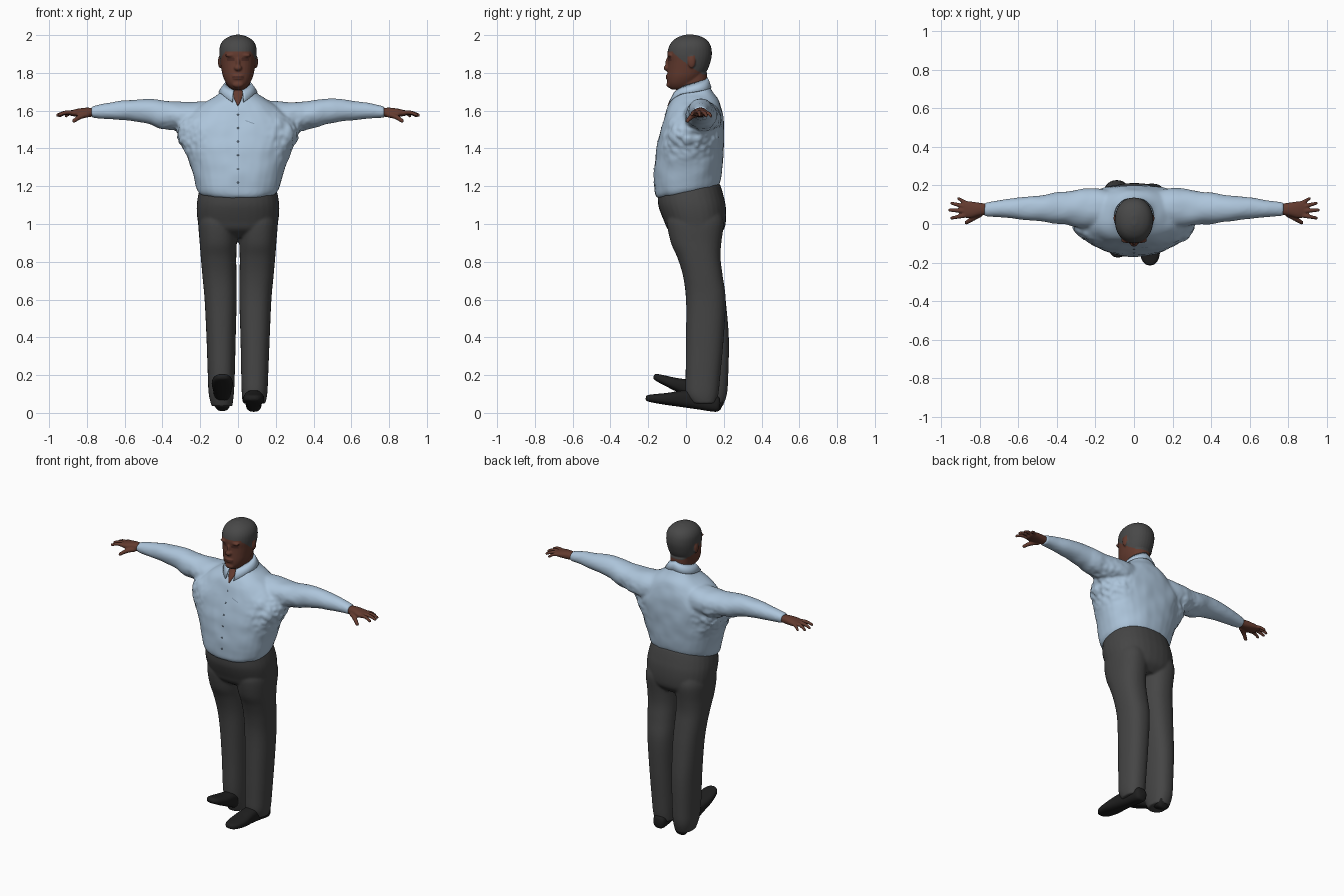
import bpy, bmesh, math
from mathutils import Vector, Matrix, noise

if "Cube" in bpy.data.objects:
    bpy.data.objects.remove(bpy.data.objects["Cube"])


def material(name, rgb):
    m = bpy.data.materials.new(name)
    m.diffuse_color = (*rgb, 1)
    m.use_nodes = True
    m.node_tree.nodes["Principled BSDF"].inputs["Base Color"].default_value = m.diffuse_color
    return m


SKIN = material("brown skin", (0.125, 0.043, 0.028))
DARK_SKIN = material("dark brown skin", (0.075, 0.026, 0.019))
HAIR = material("grey hair", (0.065, 0.065, 0.065))
SHIRT = material("pale blue cloth", (0.42, 0.56, 0.71))
SEAM = material("seam blue", (0.24, 0.33, 0.43))
TROUSER = material("charcoal cloth", (0.06, 0.06, 0.06))
SHOE = material("black leather", (0.014, 0.014, 0.014))


def catmull(p, q, r, s, t):
    return [0.5 * (2 * b + (c - a) * t + (2 * a - 5 * b + 4 * c - d) * t * t
                   + (3 * b - a - 3 * c + d) * t ** 3) for a, b, c, d in zip(p, q, r, s)]


def loft(bm, axis, rows, flip=1, matrix=None, sides=32, steps=5, power=2.3):
    """Closed skin through rows of (position, a_min, a_max, b_min, b_max) along an axis."""
    fine = []
    for i in range(len(rows) - 1):
        p, s = rows[max(i - 1, 0)], rows[min(i + 2, len(rows) - 1)]
        fine += [catmull(p, rows[i], rows[i + 1], s, k / steps) for k in range(steps)]
    fine.append(rows[-1])
    rings = []
    for t, a0, a1, b0, b1 in fine:
        ring = []
        for k in range(sides):
            w = 2 * math.pi * k / sides
            c, d = math.cos(w), math.sin(w)
            a = (a0 + a1) / 2 + (a1 - a0) / 2 * math.copysign(abs(c) ** (2 / power), c)
            b = (b0 + b1) / 2 + (b1 - b0) / 2 * math.copysign(abs(d) ** (2 / power), d)
            v = Vector({"x": (t, a, b), "y": (a, t, b), "z": (a, b, t)}[axis])
            v.x *= flip
            ring.append(bm.verts.new(matrix @ v if matrix else v))
        rings.append(ring)
    faces = [bm.faces.new((p[k], p[(k + 1) % sides], q[(k + 1) % sides], q[k]))
             for p, q in zip(rings, rings[1:]) for k in range(sides)]
    faces += [bm.faces.new(rings[0]), bm.faces.new(rings[-1])]
    bmesh.ops.recalc_face_normals(bm, faces=faces)


def blob(bm, centre, size):
    m = Matrix.Translation(centre) @ Matrix.Diagonal((*size, 1))
    bmesh.ops.create_uvsphere(bm, u_segments=16, v_segments=10, radius=1, matrix=m)


def finger(bm, a, b, r, flip):
    a, b = Vector(a), Vector(b)
    for i in range(11):
        p = a.lerp(b, i / 10) + Vector((0, 0, 0.006 * math.sin(math.pi * i / 10)))
        blob(bm, (p.x * flip, p.y, p.z), [r * (1 - 0.03 * i)] * 3)


def finish(name, bm, mats, voxel=0, smooth=0):
    """Turn a bmesh into an object, fusing overlapping shells into one skin if asked."""
    me = bpy.data.meshes.new(name)
    bm.to_mesh(me)
    bm.free()
    ob = bpy.data.objects.new(name, me)
    bpy.context.collection.objects.link(ob)
    bpy.context.view_layer.objects.active = ob
    if voxel:
        r = ob.modifiers.new("fuse", "REMESH")
        r.mode, r.voxel_size = "VOXEL", voxel
        s = ob.modifiers.new("soften", "SMOOTH")
        s.factor, s.iterations = 0.5, smooth
        for m in ("fuse", "soften"):
            bpy.ops.object.modifier_apply(modifier=m)
    for m in mats:
        ob.data.materials.append(m)
    for p in ob.data.polygons:
        p.use_smooth = True
    return ob


def sym(rows):
    return [(t, -w, w, b0, b1) for t, w, b0, b1 in rows]


# Shirt: body and both sleeves fused, with a hem that rises to the back
bm = bmesh.new()
loft(bm, "z", sym([(1.165, .2, -.15, .165), (1.19, .218, -.165, .18), (1.25, .235, -.17, .19),
                   (1.33, .26, -.166, .196), (1.41, .295, -.155, .2), (1.47, .322, -.14, .203),
                   (1.53, .318, -.125, .2), (1.58, .26, -.11, .195), (1.625, .205, -.094, .183),
                   (1.66, .15, -.075, .17), (1.695, .1, -.048, .145), (1.74, .07, -.02, .12)]))
for v in bm.verts:
    v.co.z += (v.co.y - 0.02) * 0.17 * max(0, min(1, (1.4 - v.co.z) / 0.2))
for s in (1, -1):
    loft(bm, "x", [(.1, .01, .17, 1.5, 1.65), (.2, -.02, .187, 1.47, 1.65), (.3, -.012, .177, 1.49, 1.645),
                   (.36, 0, .168, 1.5, 1.65), (.42, .002, .16, 1.508, 1.657), (.47, .012, .15, 1.53, 1.661),
                   (.55, .02, .143, 1.543, 1.66), (.65, .03, .13, 1.553, 1.647),
                   (.74, .037, .117, 1.56, 1.631), (.775, .04, .113, 1.562, 1.623)], flip=s, power=2.1)
shirt = finish("shirt", bm, [SHIRT], 0.009, 6)
for v in shirt.data.vertices:        # cloth folds, strongest below the armpits
    side = max(0, 1 - abs(abs(v.co.x) - .3) / .16) * max(0, 1 - abs(v.co.z - 1.46) / .16)
    n = noise.noise(v.co * 13) * (.004 + .012 * side) + noise.noise(v.co * 35) * .012 * side
    v.co += v.normal * n

# Collar: a folded strip, open at the throat
bm = bmesh.new()
rows = []
for i in range(41):
    a = math.radians(-163 + 326 * i / 40)
    f = abs(i - 20) / 20
    tip = max(0, f - .75) * .12
    rows.append([bm.verts.new((rx * math.sin(a), .035 + ry * math.cos(a), z)) for rx, ry, z in (
        (.064, .07, 1.73 - .05 * f), (.07, .078, 1.775 - .06 * f),
        (.084, .085 + .015 * f, 1.755 - .06 * f), (.1, .095 + .033 * f, 1.725 - .05 * f - tip))])
for p, q in zip(rows, rows[1:]):
    for k in range(3):
        bm.faces.new((p[k], q[k], q[k + 1], p[k + 1]))
bmesh.ops.recalc_face_normals(bm, faces=bm.faces)
collar = finish("collar", bm, [SHIRT])
th = collar.modifiers.new("thickness", "SOLIDIFY")
th.thickness, th.offset = 0.008, 0

# Buttons and pocket edge resting on the shirt front
bpy.context.view_layer.update()


def front_y(x, z):
    hit, p, _, _ = shirt.ray_cast(Vector((x, -1, z)), Vector((0, 1, 0)))
    return p.y if hit else -0.15


bm = bmesh.new()
for i in range(6):
    z = 1.22 + i * 0.072
    blob(bm, (0, front_y(0, z), z), (.005, .003, .005))
finish("buttons", bm, [SEAM])
bm = bmesh.new()
strip = []
for i in range(9):
    x, z = .04 + .006 * i, 1.545 - .0022 * i
    strip.append([bm.verts.new((x, front_y(x, z + h) - .002, z + h)) for h in (0, .005)])
for p, q in zip(strip, strip[1:]):
    bm.faces.new((p[0], q[0], q[1], p[1]))
finish("pocket_edge", bm, [SEAM])

# Trousers: hips and two legs fused
bm = bmesh.new()
loft(bm, "z", sym([(.93, .13, -.04, .16), (.97, .2, -.095, .2), (1.02, .214, -.117, .212),
                   (1.08, .219, -.137, .21), (1.13, .215, -.148, .197), (1.19, .203, -.15, .178)]))
for v in bm.verts:
    v.co.z += (v.co.y - 0.02) * 0.17 * max(0, min(1, (v.co.z - 1) / 0.15))
legs = {1: [(.05, .025, .145, .03, .16), (.1, .02, .155, .0, .172), (.2, .017, .16, -.002, .182),
            (.4, .013, .168, 0, .2)],
        -1: [(.035, .03, .14, .06, .195), (.1, .022, .155, .03, .217), (.2, .017, .16, .015, .224),
             (.4, .012, .167, .01, .227)]}
for s, low in legs.items():
    loft(bm, "z", low + [(.6, .007, .177, .0, .21), (.72, .008, .188, -.015, .195),
                         (.82, .009, .197, -.045, .183), (.9, .006, .203, -.08, .187),
                         (1.0, .0, .21, -.1, .2), (1.05, .01, .2, -.09, .19)], flip=s)
finish("trousers", bm, [TROUSER], 0.0075, 5)

# Shoes: same shape, pitched up by different amounts
for name, x, pitch in (("left_shoe", .083, 8), ("right_shoe", -.083, 26)):
    bm = bmesh.new()
    m = (Matrix.Translation((x, .175, .003)) @ Matrix.Rotation(math.radians(-pitch), 4, "X")
         @ Matrix.Translation((0, -.175, 0)))
    loft(bm, "y", sym([(.175, .02, .015, .05), (.155, .04, 0, .085), (.06, .044, 0, .1),
                       (-.03, .05, 0, .088), (-.11, .056, 0, .064), (-.18, .047, .002, .047),
                       (-.21, .03, .006, .038), (-.22, .012, .015, .03)]), matrix=m, power=2.6)
    finish(name, bm, [SHOE])

# Hands: palm, four fingers and a thumb
for name, s in (("left_hand", 1), ("right_hand", -1)):
    bm = bmesh.new()
    loft(bm, "x", [(.755, .05, .104, 1.57, 1.612), (.8, .043, .11, 1.566, 1.616),
                   (.85, .031, .117, 1.568, 1.61), (.888, .034, .118, 1.573, 1.6)], flip=s)
    for base, tip, r in (((.87, .108, 1.587), (.91, .132, 1.572), .0115),
                         ((.88, .09, 1.589), (.945, .108, 1.573), .0125),
                         ((.88, .068, 1.59), (.955, .072, 1.576), .013),
                         ((.88, .044, 1.59), (.945, .031, 1.578), .0125),
                         ((.8, .05, 1.578), (.868, .008, 1.546), .0155)):
        finger(bm, base, tip, r, s)
    finish(name, bm, [SKIN], 0.005, 2)

# Head: skull, neck, throat, nose, lips, brow and ears fused; hair coloured above the hairline
bm = bmesh.new()
loft(bm, "z", sym([(1.712, .03, -.075, .03), (1.722, .045, -.088, .04), (1.745, .063, -.098, .06),
                   (1.78, .079, -.1, .09), (1.82, .088, -.098, .116), (1.86, .095, -.096, .13),
                   (1.9, .099, -.099, .137), (1.94, .096, -.09, .132), (1.97, .08, -.07, .115),
                   (1.99, .052, -.04, .085), (2.002, .015, -.005, .045)]), power=2.15)
loft(bm, "z", sym([(1.625, .008, -.1, .0), (1.66, .034, -.083, .08), (1.7, .06, -.05, .11),
                   (1.74, .064, -.035, .112), (1.8, .066, -.03, .112)]))
blob(bm, (0, -.1, 1.826), (.021, .018, .016))
blob(bm, (0, -.096, 1.848), (.011, .014, .034))
for z in (1.772, 1.784):
    blob(bm, (0, -.094, z), (.03, .014, .007))
blob(bm, (0, -.088, 1.738), (.03, .016, .017))
for s in (1, -1):
    blob(bm, (s * .038, -.085, 1.893), (.03, .014, .01))
    blob(bm, (s * .097, .03, 1.858), (.009, .02, .032))
head = finish("head", bm, [SKIN, HAIR, DARK_SKIN], 0.005, 2)
for p in head.data.polygons:
    x, y, z = abs(p.center.x), p.center.y, p.center.z
    line = 1.912 - .12 * max(0, min(1, (y + .07) / .16)) - .25 * max(0, x - .06)
    ear = x > .096 and abs(z - 1.858) < .032 and abs(y - .03) < .022
    if z > line and not ear:
        p.material_index = 1
    elif y < -.05 and ((abs(z - 1.872) < .008 and .018 < x < .056) or (abs(z - 1.778) < .004 and x < .03)):
        p.material_index = 2
